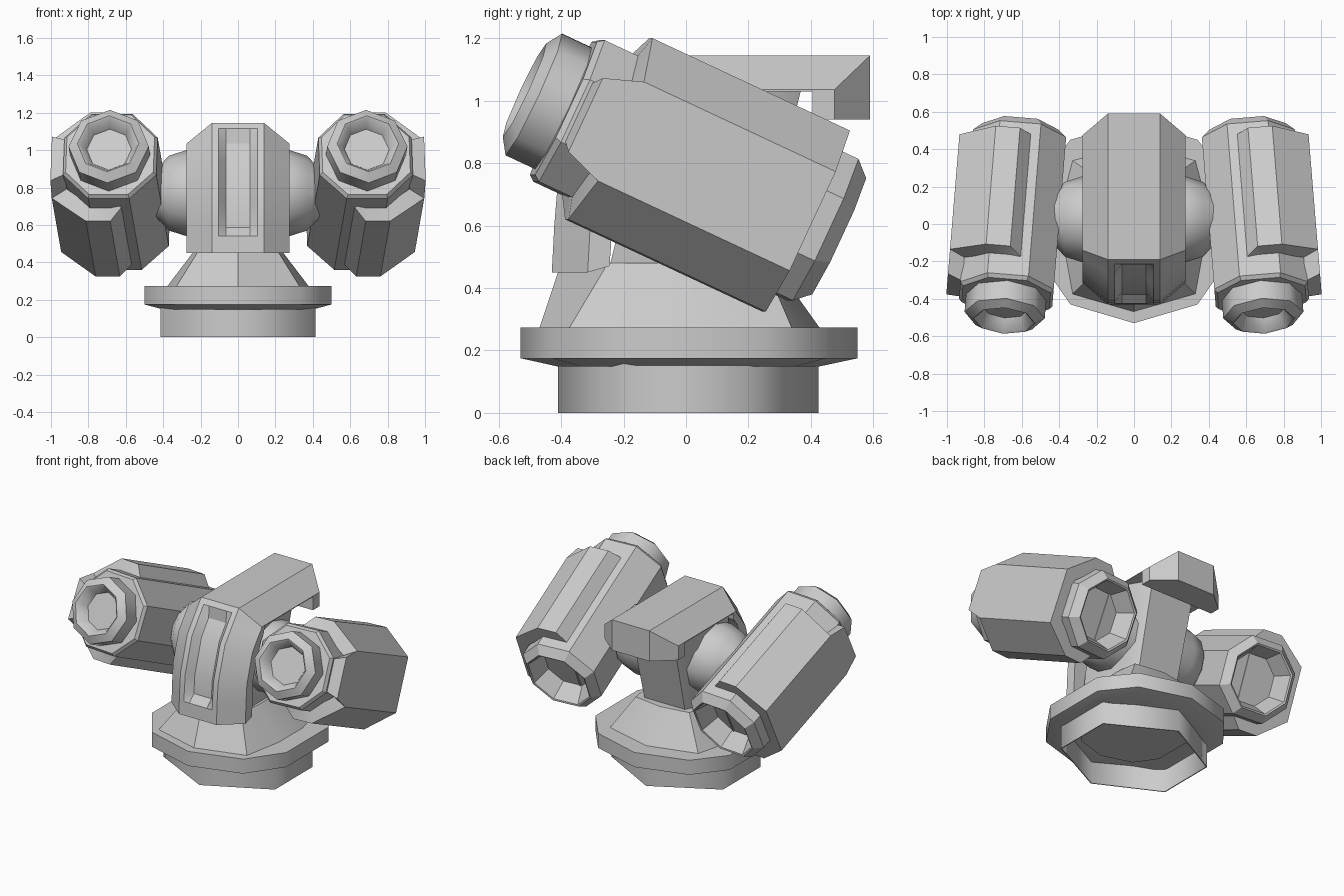
import bpy, bmesh, math
from mathutils import Matrix, Vector

if "Cube" in bpy.data.objects:
    bpy.data.objects.remove(bpy.data.objects["Cube"])

grey = bpy.data.materials.new("light_grey")
grey.diffuse_color = (0.6, 0.6, 0.6, 1)
grey.use_nodes = True
grey.node_tree.nodes["Principled BSDF"].inputs["Base Color"].default_value = grey.diffuse_color


def loft(name, rings, caps=(True, True), matrix=None, angle=30, closed=False):
    """Join equal-length closed loops of points with quads."""
    bm = bmesh.new()
    loops = [[bm.verts.new(p) for p in ring] for ring in rings]
    pairs = list(zip(loops, loops[1:]))
    if closed:
        pairs.append((loops[-1], loops[0]))
    for a, b in pairs:
        n = len(a)
        for i in range(n):
            bm.faces.new((a[i], a[(i + 1) % n], b[(i + 1) % n], b[i]))
    if not closed:
        if caps[0]:
            bm.faces.new(loops[0])
        if caps[1]:
            bm.faces.new(loops[-1])
    if matrix:
        bmesh.ops.transform(bm, matrix=matrix, verts=bm.verts)
    bmesh.ops.recalc_face_normals(bm, faces=bm.faces)
    mesh = bpy.data.meshes.new(name)
    bm.to_mesh(mesh)
    bm.free()
    mesh.materials.append(grey)
    obj = bpy.data.objects.new(name, mesh)
    bpy.context.collection.objects.link(obj)
    bpy.ops.object.select_all(action='DESELECT')
    obj.select_set(True)
    bpy.context.view_layer.objects.active = obj
    bpy.ops.object.shade_smooth_by_angle(angle=math.radians(angle))
    return obj


def octagon(h, flat):
    """Octagon with half size h and half flat length."""
    q = [(h, flat), (flat, h)]
    q += [(-x, y) for x, y in reversed(q)]
    return q + [(-x, -y) for x, y in q]


def mirrored(half):
    """Complete a right half outline (starting and ending on x = 0)."""
    return half + [(-x, y) for x, y in reversed(half[1:-1])]


def scaled(points, sx, sy, z):
    return [(x * sx, y * sy, z) for x, y in points]


# Base socket: six-sided open ring underneath
hexagon = mirrored([(0, -.41), (.415, -.2), (.415, .2), (0, .425)])
loft("base_socket", [scaled(hexagon, 1, 1, .2), scaled(hexagon, 1, 1, 0),
                     scaled(hexagon, .985, .985, 0), scaled(hexagon, .985, .985, .17)], angle=65)

# Flange with a chamfered underside
outline = mirrored([(0, -.53), (.34, -.43), (.5, -.2), (.5, .25), (.34, .45), (0, .55)])
loft("flange", [scaled(outline, .6, .6, .16), scaled(outline, .8, .77, .148),
                scaled(outline, 1, 1, .175), scaled(outline, 1, 1, .273)],
     caps=(False, True), angle=50)

# Sloped pedestal
low = mirrored([(0, -.47), (.33, -.375), (.38, -.1), (.38, .15), (.33, .34), (0, .43)])
high = mirrored([(0, -.40), (.2, -.25), (.22, -.1), (.22, .12), (.2, .25), (0, .28)])
loft("pedestal", [scaled(low, 1, 1, .27), scaled(high, 1, 1, .48)], angle=25)

# Central post, leaning backwards as it rises
rings = []
for z, w, f, yf, ym, yb in [(.45, .2, .15, -.25, .12, .22), (1.04, .24, .16, -.1, .24, .37)]:
    rings.append([(w, ym, z), (f, yb, z), (-f, yb, z), (-w, ym, z), (-w, yf, z), (w, yf, z)])
loft("post", rings)

# Hood: curved front and roof, with a recessed front panel
# rows: outer y, z; offset to chamfer edge; offset to inner edge; panel depth
stations = [
    (-.43, .45, .115, 0, .185, .02, 0),
    (-.425, .54, .115, 0, .185, 0, 0),
    (-.422, .60, .115, 0, .185, 0, .045),
    (-.412, .72, .114, -.01, .18, -.01, .045),
    (-.34, .95, .10, -.05, .16, -.08, .045),
    (-.265, 1.05, .085, -.07, .12, -.10, .045),
    (-.215, 1.115, .07, -.095, .10, -.125, 0),
    (-.19, 1.145, .05, -.11, .08, -.115, 0),
    (.59, 1.145, -.115, -.11, -.185, -.115, 0),
    (.59, .94, -.115, 0, -.185, 0, 0)]
rings = []
for y, z, cy, cz, iy, iz, depth in stations:
    ring = [(-.275, y + cy, z + cz), (-.14, y, z), (-.105, y, z),
            (-.065, y + depth, z - depth * .3)]
    ring += [(-a, b, c) for a, b, c in reversed(ring)]
    ring += [(.275, y + iy, z + iz), (-.275, y + iy, z + iz)]
    rings.append(ring)
loft("hood", rings, angle=27)

# Shoulder axle
rings = []
for x, r in [(-.5, .12), (-.415, .15), (-.37, .2), (-.275, .23),
             (.275, .23), (.37, .2), (.415, .15), (.5, .12)]:
    rings.append([(x, .025 + r * math.cos(i * math.pi / 6),
                   .77 + r * math.sin(i * math.pi / 6)) for i in range(12)])
loft("shoulder_axle", rings, angle=35)

# Pods: local x outward, -y forward, z up
armor_outer = [(-.06, .25), (0, .32), (.13, .32), (.32, .175), (.32, .13)]
armor_inner = [(-.05, .24), (0, .24), (.104, .24), (.24, .13), (.24, .10)]
armor_front = [.38, .355, .355, .335, .46]


def both(half, sign=-1):
    return half + [(x, sign * z) for x, z in reversed(half)]


for side, tag in ((1, "right"), (-1, "left")):
    place = (Matrix.Scale(side, 4, Vector((1, 0, 0)))
             @ Matrix.Translation((.646, .068, .76))
             @ Matrix.Rotation(math.radians(4.7), 4, 'Z')
             @ Matrix.Rotation(math.radians(-25), 4, 'X'))

    # Core with a tapered rim and a recess at the rear
    rings = []
    for f, h in [(.51, .235), (.49, .25), (-.41, .25), (-.46, .205), (-.455, .195), (-.34, .15)]:
        rings.append([(x, -f, z) for x, z in octagon(h, h * .44)])
    loft(tag + "_pod_core", rings, matrix=place)

    # Raised armour over the outer half, with a tongue at the side
    front = armor_front + armor_front[::-1]
    out, inn = both(armor_outer), both(armor_inner)
    rings = [[(x, .345, z) for x, z in inn],
             [(x, .345, z) for x, z in out],
             [(x, -f, z) for (x, z), f in zip(out, front)],
             [(x, -f - .02, z) for (x, z), f in zip(inn, front)]]
    loft(tag + "_pod_armour", rings, matrix=place, closed=True)

    # Barrel with a recessed lens
    rings = []
    for f, r in [(.45, .215), (.615, .215), (.648, .165), (.642, .155), (.575, .12)]:
        rings.append([(r * math.sin(i * math.pi / 4), -f, r * math.cos(i * math.pi / 4))
                      for i in range(8)])
    loft(tag + "_barrel", rings, matrix=place, angle=48)
